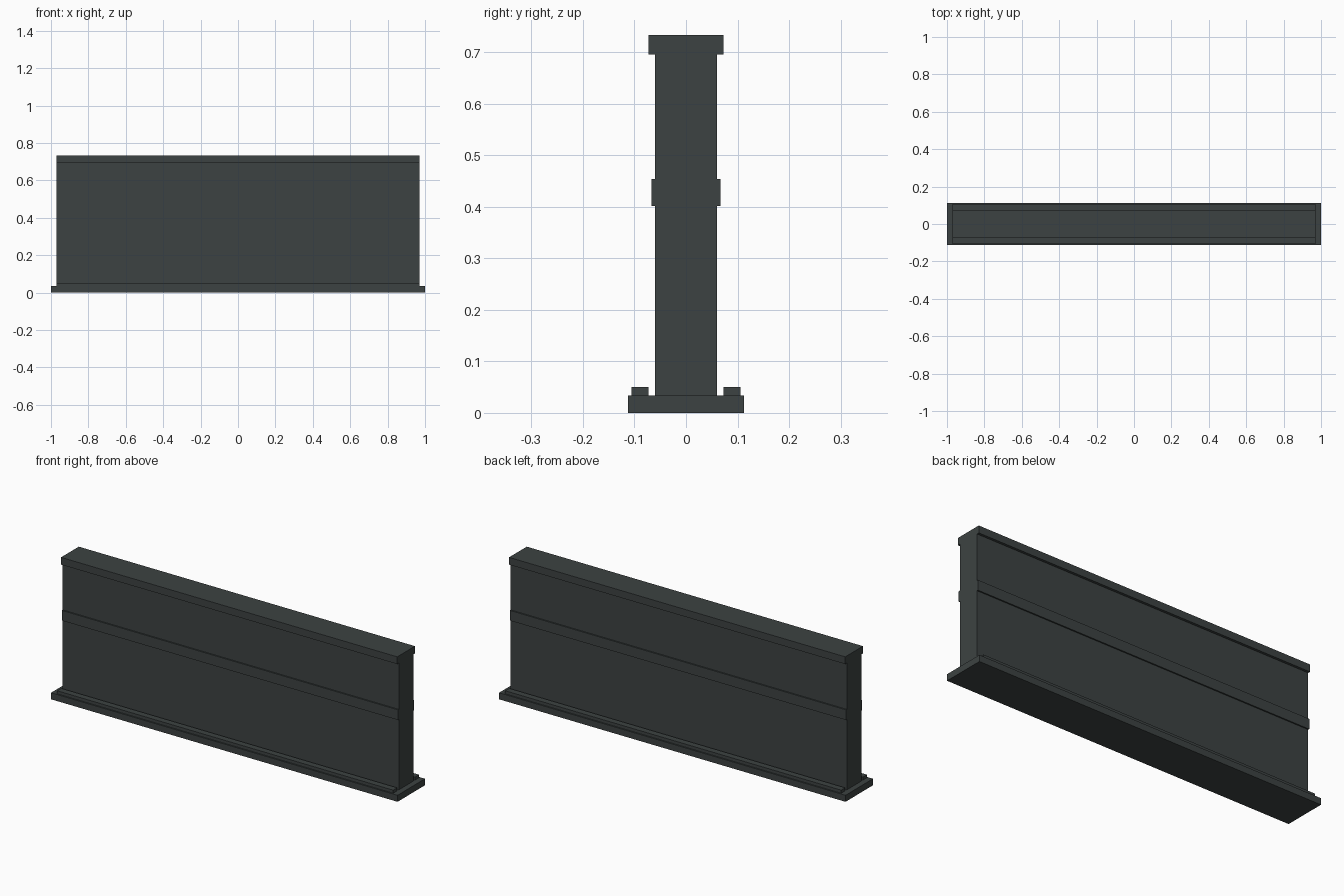
import bpy

if "Cube" in bpy.data.objects:
    bpy.data.objects.remove(bpy.data.objects["Cube"])

# Single dark grey-green finish
dark = bpy.data.materials.new("dark_slate")
dark.diffuse_color = (0.046, 0.055, 0.054, 1.0)
dark.use_nodes = True
dark.node_tree.nodes["Principled BSDF"].inputs["Base Color"].default_value = dark.diffuse_color


def box(name, half_x, y0, y1, z0, z1):
    """Axis-aligned block spanning the given ranges."""
    bpy.ops.mesh.primitive_cube_add(size=1, location=(0, (y0 + y1) / 2, (z0 + z1) / 2))
    ob = bpy.context.object
    ob.name = name
    ob.scale = (2 * half_x, y1 - y0, z1 - z0)
    bpy.ops.object.transform_apply(location=False, rotation=False, scale=True)
    ob.data.materials.append(dark)
    return ob


LENGTH = 0.97  # half length of everything above the base

# Base slab, wall panel and top cap
box("base_plate", 1.0, -0.113, 0.113, 0.0, 0.034)
box("wall_panel", LENGTH, -0.06, 0.06, 0.034, 0.695)
box("top_cap", LENGTH, -0.073, 0.073, 0.695, 0.733)

# Raised rail and foot strip on both faces
for side, s in (("front", -1), ("back", 1)):
    for part, inner, outer, z0, z1 in (("rail", 0.06, 0.067, 0.401, 0.454),
                                       ("foot_strip", 0.073, 0.106, 0.034, 0.05)):
        y0, y1 = sorted((s * inner, s * outer))
        box(f"{side}_{part}", LENGTH, y0, y1, z0, z1)
